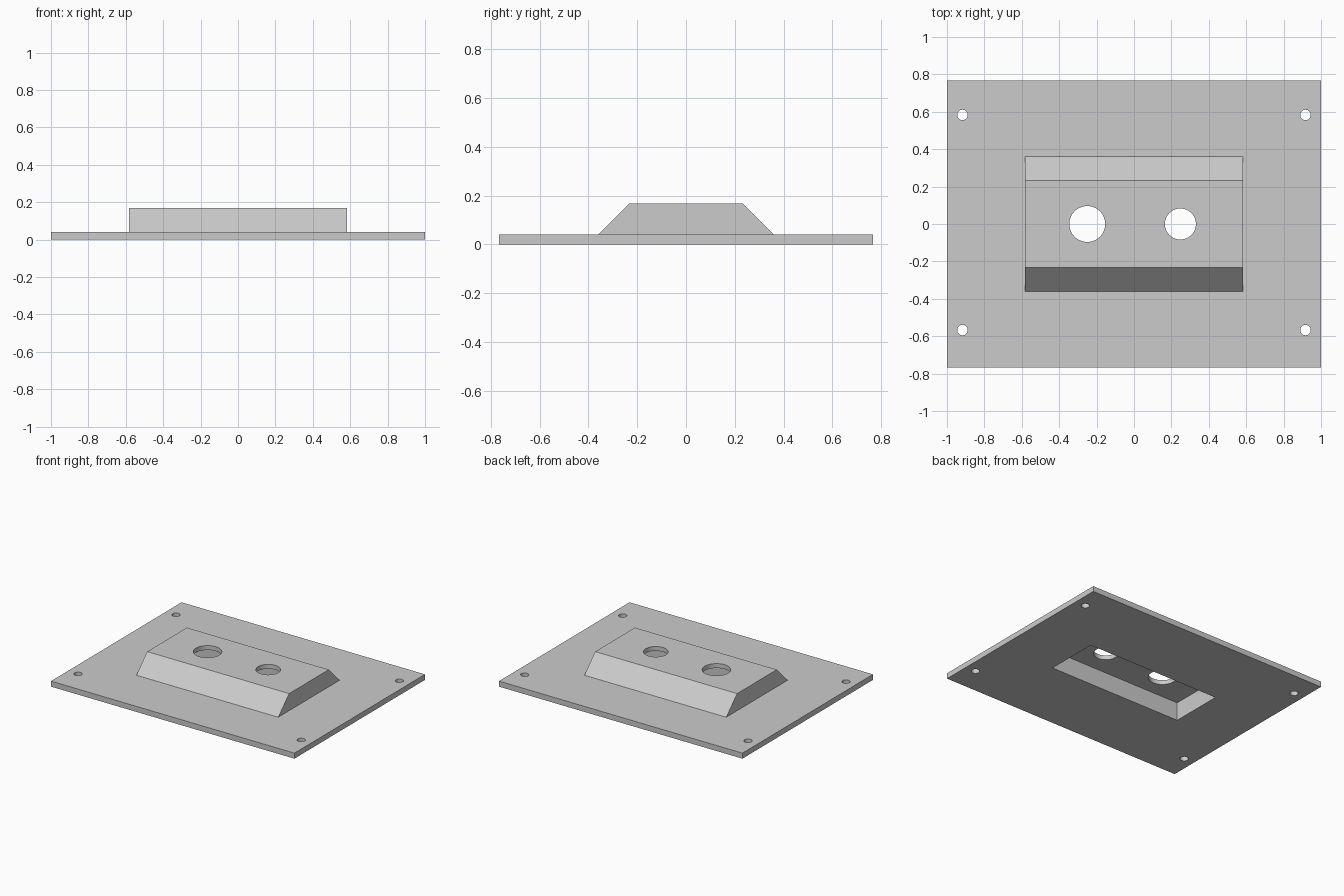
import bpy, bmesh

cube = bpy.data.objects.get("Cube")
if cube:
    bpy.data.objects.remove(cube, do_unlink=True)

PLATE_T, TOP = 0.041, 0.168

# Single grey material
grey = bpy.data.materials.new("plain_grey")
grey.use_nodes = True
grey.diffuse_color = (0.6, 0.6, 0.6, 1)
grey.node_tree.nodes["Principled BSDF"].inputs["Base Color"].default_value = (0.6, 0.6, 0.6, 1)


def prism(name, profile, direction):
    """Extrude a closed polygon along a direction into a solid."""
    bm = bmesh.new()
    face = bm.faces.new([bm.verts.new(p) for p in profile])
    grown = bmesh.ops.extrude_face_region(bm, geom=[face], use_keep_orig=True)
    moved = [v for v in grown["geom"] if isinstance(v, bmesh.types.BMVert)]
    bmesh.ops.translate(bm, verts=moved, vec=direction)
    bmesh.ops.recalc_face_normals(bm, faces=bm.faces)
    mesh = bpy.data.meshes.new(name)
    bm.to_mesh(mesh)
    bm.free()
    mesh.materials.append(grey)
    obj = bpy.data.objects.new(name, mesh)
    bpy.context.collection.objects.link(obj)
    return obj


def box(name, hx, hy, z0, z1):
    corners = [(-hx, -hy, z0), (hx, -hy, z0), (hx, hy, z0), (-hx, hy, z0)]
    return prism(name, corners, (0, 0, z1 - z0))


def drill(name, x, y, radius):
    bpy.ops.mesh.primitive_cylinder_add(vertices=48, radius=radius, depth=1, location=(x, y, 0))
    obj = bpy.context.object
    obj.name = name
    obj.data.materials.append(grey)
    return obj


def combine(target, tool, operation):
    """Apply a boolean and discard the tool object."""
    tool.hide_render = True
    mod = target.modifiers.new(tool.name, "BOOLEAN")
    mod.operation, mod.object, mod.solver = operation, tool, "EXACT"
    bpy.context.view_layer.objects.active = target
    bpy.ops.object.modifier_apply(modifier=mod.name)
    bpy.data.objects.remove(tool, do_unlink=True)


# Flat mounting plate
plate = box("mounting_plate", 1, 0.766, 0, PLATE_T)

# Raised housing with sloped front and back
HX = 0.583
side = [(-0.36, 0.02), (0.36, 0.02), (0.36, PLATE_T), (0.233, TOP), (-0.233, TOP), (-0.36, PLATE_T)]
housing = prism("raised_housing", [(-HX, y, z) for y, z in side], (2 * HX, 0, 0))
combine(plate, housing, "UNION")

# Rectangular hollow open at the underside
combine(plate, box("underside_pocket", 0.547, 0.2, -0.1, 0.135), "DIFFERENCE")

# Two round openings in the housing top
combine(plate, drill("large_opening", -0.25, 0, 0.096), "DIFFERENCE")
combine(plate, drill("small_opening", 0.248, 0, 0.083), "DIFFERENCE")

# Screw holes near the corners
for x in (-0.917, 0.917):
    for y in (-0.567, 0.583):
        combine(plate, drill("screw_hole", x, y, 0.028), "DIFFERENCE")

plate.name = "mounting_plate_with_housing"
bpy.ops.object.select_all(action="DESELECT")
plate.select_set(True)
bpy.context.view_layer.objects.active = plate
bpy.ops.object.shade_smooth_by_angle(angle=0.5)
